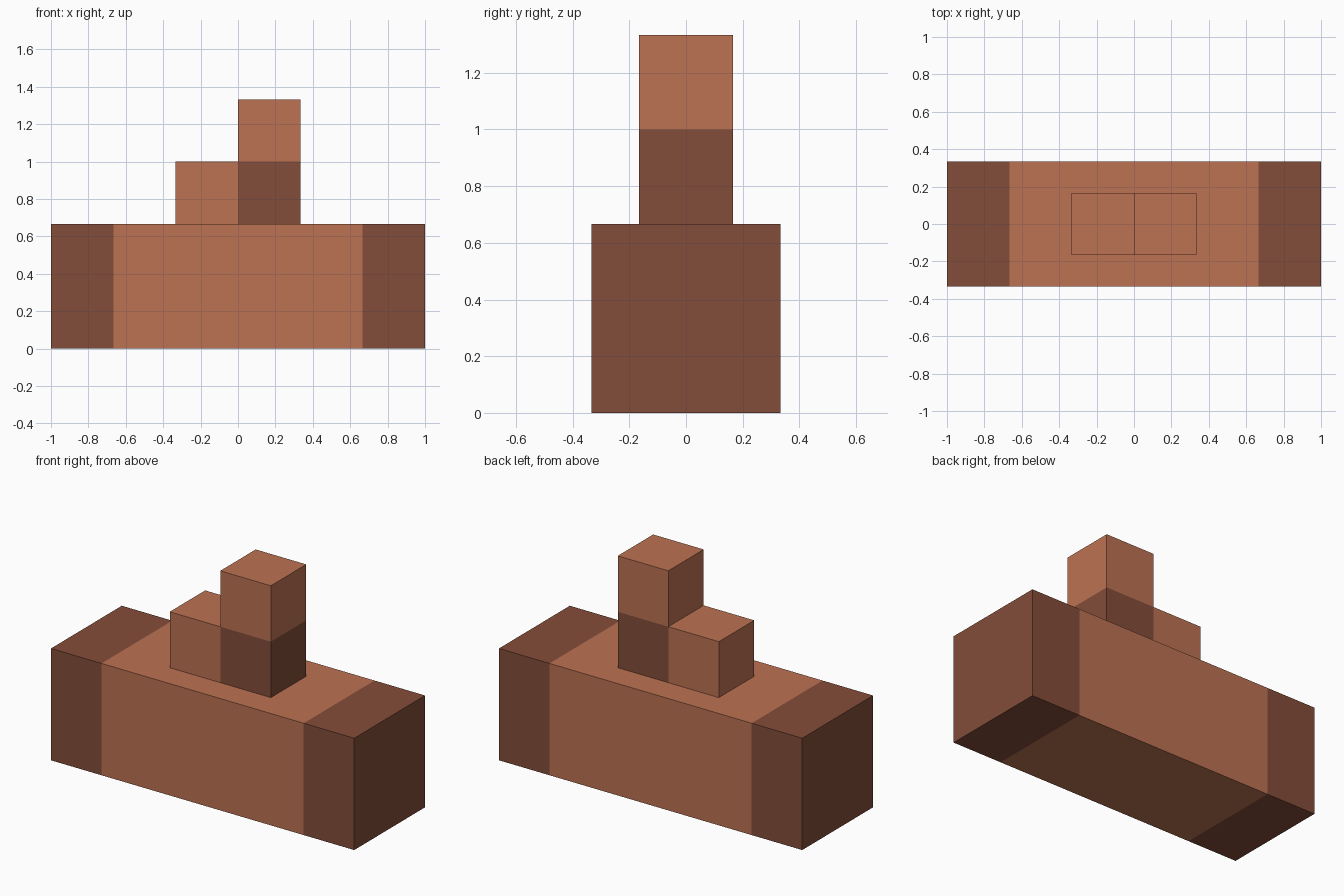
import bpy, bmesh
from mathutils import Vector

if "Cube" in bpy.data.objects:
    bpy.data.objects.remove(bpy.data.objects["Cube"])

U = 1 / 3  # one block unit


def make_material(name, rgb):
    mat = bpy.data.materials.new(name)
    mat.diffuse_color = (*rgb, 1)
    mat.use_nodes = True
    mat.node_tree.nodes["Principled BSDF"].inputs["Base Color"].default_value = mat.diffuse_color
    return mat


LIGHT = make_material("light terracotta", (0.503, 0.168, 0.084))
DARK = make_material("dark terracotta", (0.231, 0.074, 0.042))


def block(name, low, high, cuts=(), is_dark=lambda c: False):
    """Box between two corners, cut by planes (point, normal), coloured by face centre."""
    low, high = Vector(low), Vector(high)
    bm = bmesh.new()
    bmesh.ops.create_cube(bm, size=1)
    for v in bm.verts:
        v.co = (low + high) / 2 + v.co * (high - low)
    for point, normal in cuts:
        bmesh.ops.bisect_plane(bm, geom=bm.verts[:] + bm.edges[:] + bm.faces[:],
                               plane_co=point, plane_no=normal)
    for f in bm.faces:
        f.material_index = int(is_dark(f.calc_center_median()))
    mesh = bpy.data.meshes.new(name)
    bm.to_mesh(mesh)
    bm.free()
    mesh.materials.append(LIGHT)
    mesh.materials.append(DARK)
    obj = bpy.data.objects.new(name, mesh)
    bpy.context.collection.objects.link(obj)
    return obj


# Long base with dark bands at both ends
block("base", (-3 * U, -U, 0), (3 * U, U, 2 * U),
      cuts=[((s * 2 * U, 0, 0), (1, 0, 0)) for s in (-1, 1)],
      is_dark=lambda c: abs(c.x) > 2 * U)

# Tall block with a dark lower half
block("tall_block", (0, -U / 2, 2 * U), (U, U / 2, 4 * U),
      cuts=[((0, 0, 3 * U), (0, 0, 1))],
      is_dark=lambda c: c.z < 3 * U)

# Short light block beside it
block("short_block", (-U, -U / 2, 2 * U), (0, U / 2, 3 * U))
